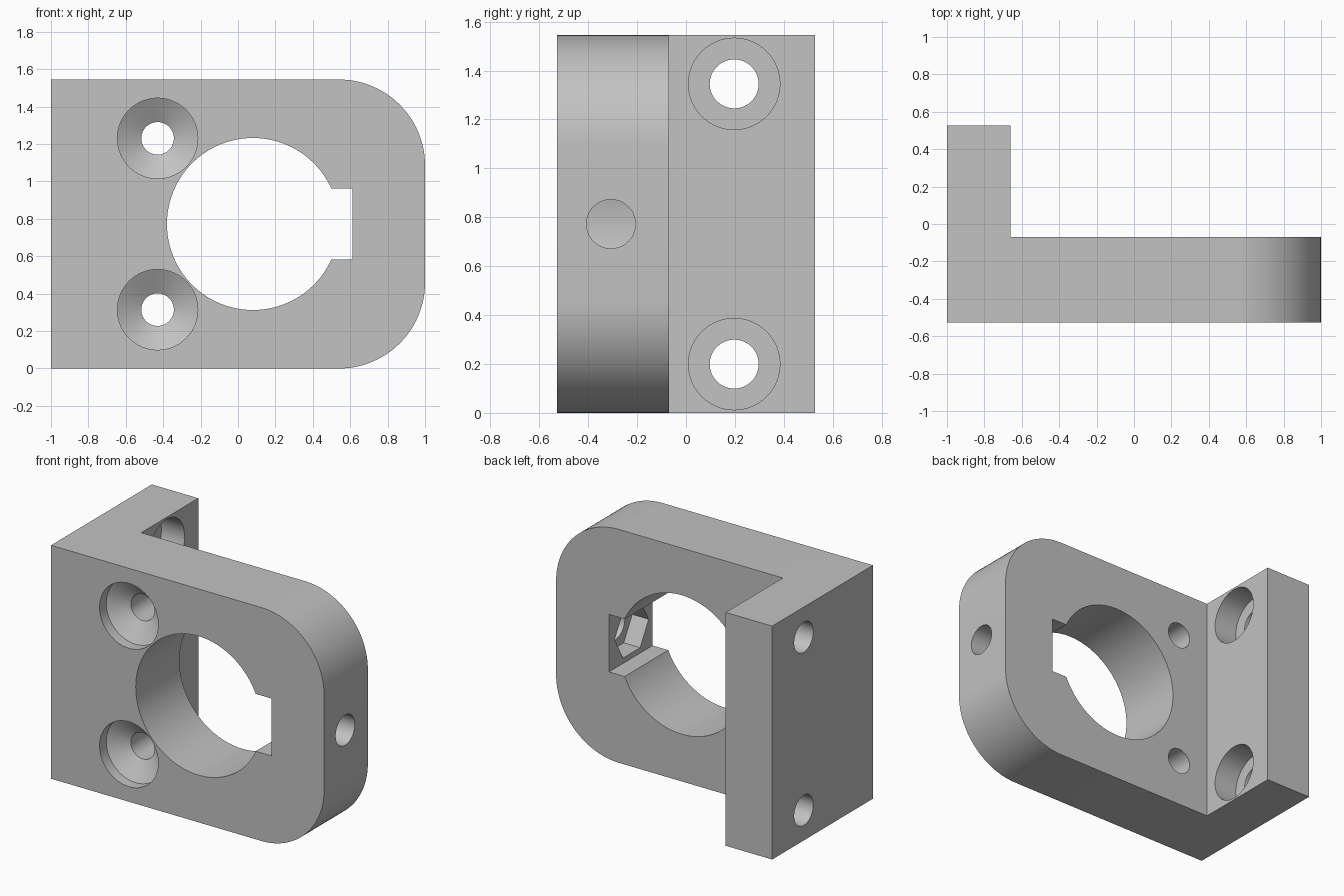
import bpy, bmesh, math
from mathutils import Vector

cube = bpy.data.objects.get("Cube")
if cube:
    bpy.data.objects.remove(cube, do_unlink=True)

HEIGHT, FRONT, BACK = 1.545, -0.527, 0.527
PLATE_BACK, FLANGE_X = -0.07, -0.66
MID = HEIGHT / 2
RADIUS = 0.46

grey = bpy.data.materials.new("light grey")
grey.use_nodes = True
grey.diffuse_color = (0.54, 0.54, 0.54, 1)
grey.node_tree.nodes["Principled BSDF"].inputs["Base Color"].default_value = grey.diffuse_color


def make_object(name, bm):
    bmesh.ops.recalc_face_normals(bm, faces=bm.faces)
    mesh = bpy.data.meshes.new(name)
    bm.to_mesh(mesh)
    bm.free()
    mesh.materials.append(grey)
    obj = bpy.data.objects.new(name, mesh)
    bpy.context.collection.objects.link(obj)
    return obj


def turned(name, origin, axis, profile, sides=64):
    """Solid turned about an axis from (radius, depth) steps."""
    bm = bmesh.new()
    rot = Vector(axis).to_track_quat('Z', 'Y')
    rings = []
    for r, d in profile:
        angles = [math.tau * i / sides for i in range(sides)]
        rings.append([bm.verts.new(Vector(origin) + rot @ Vector((r * math.cos(a), r * math.sin(a), d)))
                      for a in angles])
    for lower, upper in zip(rings, rings[1:]):
        for i in range(sides):
            j = (i + 1) % sides
            bm.faces.new((lower[i], lower[j], upper[j], upper[i]))
    bm.faces.new(rings[0])
    bm.faces.new(rings[-1])
    return make_object(name, bm)


def box(name, lo, hi):
    bm = bmesh.new()
    bmesh.ops.create_cube(bm, size=1)
    for v in bm.verts:
        v.co = [(a + b) / 2 + c * (b - a) for a, b, c in zip(lo, hi, v.co)]
    return make_object(name, bm)


# L-shaped body with two large rounded corners at the free end
bm = bmesh.new()
outline = [(-1, FRONT), (1, FRONT), (1, PLATE_BACK), (FLANGE_X, PLATE_BACK), (FLANGE_X, BACK), (-1, BACK)]
base = bm.faces.new([bm.verts.new((x, y, 0)) for x, y in outline])
top = bmesh.ops.extrude_face_region(bm, geom=[base])["geom"]
bmesh.ops.translate(bm, vec=(0, 0, HEIGHT), verts=[g for g in top if isinstance(g, bmesh.types.BMVert)])
ends = [e for e in bm.edges
        if all(v.co.x > 0.99 for v in e.verts) and abs(e.verts[0].co.z - e.verts[1].co.z) < 0.01]
bmesh.ops.bevel(bm, geom=ends, offset=RADIUS, offset_type='OFFSET', segments=24, profile=0.5, affect='EDGES')
bracket = make_object("mounting_bracket", bm)

# Main bore and its rectangular notch
cutters = [
    turned("bore_cutter", (0.08, FRONT, MID), (0, 1, 0), [(RADIUS, -0.1), (RADIUS, 0.56)], 96),
    box("notch_cutter", (0.3, FRONT - 0.1, MID - 0.19), (0.613, PLATE_BACK + 0.1, MID + 0.19)),
]

# Paired screw holes: countersunk through the plate, counterbored through the flange
for side in (-1, 1):
    cutters.append(turned("countersink_cutter", (-0.43, FRONT, MID + side * 0.458), (0, 1, 0),
                          [(0.215, -0.05), (0.215, 0.07), (0.087, 0.145), (0.087, 0.6)]))
    cutters.append(turned("counterbore_cutter", (FLANGE_X, 0.197, MID + side * 0.573), (-1, 0, 0),
                          [(0.187, -0.05), (0.187, 0.17), (0.1, 0.17), (0.1, 0.45)]))

# Clamping screw hole with a hexagonal nut pocket in the notch
cutters.append(turned("nut_pocket_cutter", (0.613, -0.307, MID), (1, 0, 0), [(0.178, -0.05), (0.178, 0.12)], 6))
cutters.append(turned("clamp_hole_cutter", (0.613, -0.307, MID), (1, 0, 0), [(0.1, -0.05), (0.1, 0.5)]))

for cutter in cutters:
    cutter.hide_render = True
    mod = bracket.modifiers.new(cutter.name, 'BOOLEAN')
    mod.operation = 'DIFFERENCE'
    mod.solver = 'EXACT'
    mod.object = cutter

# Bake the cuts, then discard the cutters
bpy.context.view_layer.update()
evaluated = bracket.evaluated_get(bpy.context.evaluated_depsgraph_get())
finished = bpy.data.meshes.new_from_object(evaluated)
bracket.modifiers.clear()
bracket.data = finished
for cutter in cutters:
    bpy.data.objects.remove(cutter, do_unlink=True)

# Smooth the curved walls and keep crisp edges
for obj in bpy.context.selected_objects:
    obj.select_set(False)
bracket.select_set(True)
bpy.context.view_layer.objects.active = bracket
bpy.ops.object.shade_smooth_by_angle(angle=math.radians(25))
